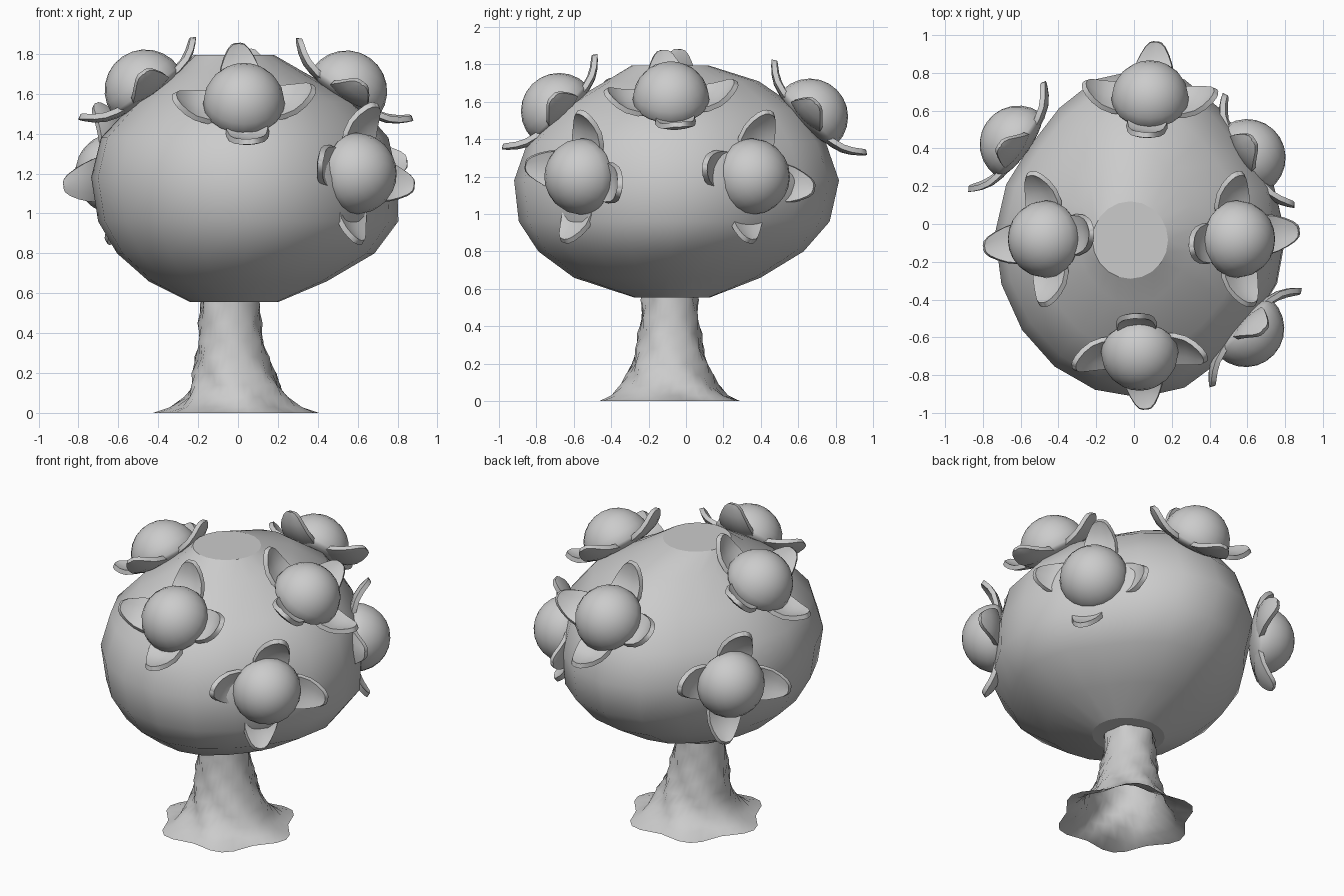
import bpy, bmesh, math
from mathutils import Vector, Matrix

if "Cube" in bpy.data.objects:
    bpy.data.objects.remove(bpy.data.objects["Cube"])


def finish(name, bm, angle=40):
    mesh = bpy.data.meshes.new(name)
    bm.to_mesh(mesh)
    bm.free()
    ob = bpy.data.objects.new(name, mesh)
    bpy.context.collection.objects.link(ob)
    bpy.ops.object.select_all(action='DESELECT')
    ob.select_set(True)
    bpy.context.view_layer.objects.active = ob
    bpy.ops.object.shade_smooth_by_angle(angle=math.radians(angle))
    return ob


def loft(bm, rings, closed=True):
    rows = [[bm.verts.new(p) for p in ring] for ring in rings]
    n = len(rows[0])
    for a, b in zip(rows, rows[1:]):
        for i in range(n if closed else n - 1):
            j = (i + 1) % n
            bm.faces.new((a[i], a[j], b[j], b[i]))
    return rows


# Canopy: stacked uneven ellipses (z, x min, x max, y min, y max),
# slightly flattened behind the three side flowers
SECTIONS = [
    (0.555, -.24, .20, -.28, .13), (0.66, -.45, .45, -.60, .40),
    (0.80, -.61, .69, -.79, .63), (0.96, -.705, .81, -.895, .77),
    (1.18, -.74, .805, -.92, .82), (1.38, -.69, .76, -.85, .75),
    (1.56, -.52, .60, -.69, .61), (1.71, -.31, .33, -.43, .39),
    (1.795, -.22, .18, -.29, .12)]
DENTS = [(-43, .06), (40, .09), (140, .08)]
bm = bmesh.new()
rings = []
for z, x0, x1, y0, y1 in SECTIONS:
    ring = []
    for i in range(20):
        a = math.tau * i / 20
        s = 1.0
        if .6 < z < 1.75:
            for deg, depth in DENTS:
                d = (math.degrees(a) - deg + 180) % 360 - 180
                s -= depth * math.exp(-(d / 24) ** 2)
        ring.append(((x0 + x1) / 2 + s * (x1 - x0) / 2 * math.cos(a),
                     (y0 + y1) / 2 + s * (y1 - y0) / 2 * math.sin(a), z))
    rings.append(ring)
rows = loft(bm, rings)
for row in (rows[0], rows[-1]):
    for e in bm.faces.new(row).edges:
        e.smooth = False
bmesh.ops.recalc_face_normals(bm, faces=bm.faces[:])
finish("canopy", bm)

# Trunk: fluted, twisted and flared, open at the foot
bm = bmesh.new()
rings = []
for z, r, cx in [(0, .385, -.01), (.03, .31, -.01), (.08, .255, -.01), (.14, .222, -.01),
                 (.2, .20, -.02), (.28, .178, -.03), (.36, .163, -.035),
                 (.45, .152, -.04), (.54, .147, -.04), (.6, .146, -.04)]:
    ring = []
    for i in range(36):
        a = math.tau * i / 36
        q = r * (1 + .08 * math.cos(6 * (a + 4.5 * z)))
        ring.append((cx + q * math.cos(a), -.087 + q * math.sin(a), z))
    rings.append(ring)
loft(bm, rings)
bmesh.ops.recalc_face_normals(bm, faces=bm.faces[:])
finish("trunk", bm)


# Flowers: domed ball on four curved petals
# Petal profile: (distance from axis, height, half width)
PETAL = [(.07, -.06, .07), (.13, -.055, .098), (.19, -.048, .107), (.25, -.03, .095),
         (.295, -.002, .075), (.328, .028, .052), (.345, .046, .03), (.35, .052, .01)]


def flower(name, centre, azimuth, elevation, turn):
    az, el = math.radians(azimuth), math.radians(elevation)
    n = Vector((math.cos(el) * math.cos(az), math.cos(el) * math.sin(az), math.sin(el)))
    right = Vector((-math.sin(az), math.cos(az), 0))
    up = n.cross(right)
    frame = Matrix((right, up, n)).transposed().to_4x4()
    place = Matrix.Translation(centre) @ frame

    bm = bmesh.new()
    bmesh.ops.create_uvsphere(bm, u_segments=20, v_segments=12, radius=.205)
    for v in bm.verts:            # full dome in front, shallow back
        if v.co.z < 0:
            v.co.z *= .3
        v.co.z -= .04
    bm.transform(place)
    finish(name + "_ball", bm)

    bm = bmesh.new()
    for k in range(4):
        spin = Matrix.Rotation(math.radians(turn + 90 * k), 4, 'Z')
        loft(bm, [[place @ spin @ Vector((d, w * s, h + .018 * s * s * w / .105 - .013))
                   for s in (-1, -.5, 0, .5, 1)] for d, h, w in PETAL], closed=False)
    bmesh.ops.recalc_face_normals(bm, faces=bm.faces[:])
    ob = finish(name + "_petals", bm)
    mod = ob.modifiers.new("thickness", 'SOLIDIFY')
    mod.thickness = .028
    mod.offset = 0
    bpy.ops.object.modifier_apply(modifier=mod.name)
    bpy.ops.object.shade_smooth_by_angle(angle=math.radians(40))


flower("top_left_flower", (-.487, -.08, 1.65), 180, 55, 7)
flower("top_right_flower", (.566, -.08, 1.645), 0, 55, 7)
flower("front_flower", (.03, -.706, 1.578), -90, 45, 5)
flower("back_flower", (.085, .69, 1.548), 90, 45, -5)
flower("side_flower_back_left", (-.645, .445, 1.2), 145, 0, -10)
flower("side_flower_back_right", (.632, .372, 1.2), 32, 0, -10)
flower("side_flower_front_right", (.62, -.58, 1.2), -43, 0, -10)
